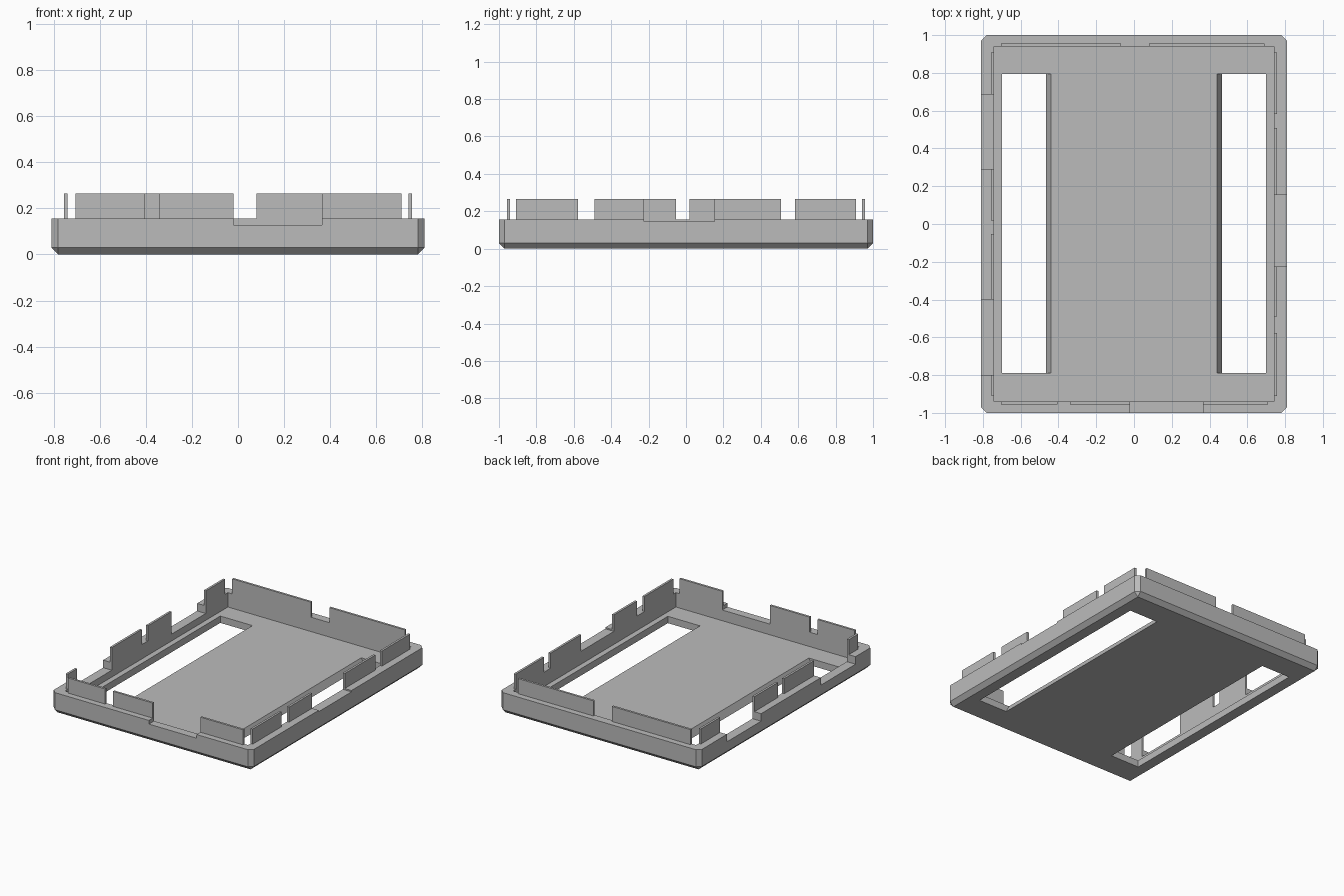
import bpy
import bmesh

old = bpy.data.objects.get("Cube")
if old:
    bpy.data.objects.remove(old, do_unlink=True)

grey = bpy.data.materials.new("plain grey")
grey.use_nodes = True
COLOUR = (0.5, 0.5, 0.5, 1)
grey.diffuse_color = COLOUR
grey.node_tree.nodes["Principled BSDF"].inputs["Base Color"].default_value = COLOUR

FLOOR, RIM, TAB_TOP = 0.05, 0.155, 0.265
HALF_X, HALF_Y = 0.81, 1.0
IN_X, IN_Y = 0.74, 0.94
TAB = 0.016


def box(name, x, y, z):
    """Box from (min, max) ranges along each axis."""
    bm = bmesh.new()
    bmesh.ops.create_cube(bm, size=1)
    for v in bm.verts:
        v.co = [r[0] if c < 0 else r[1] for c, r in zip(v.co, (x, y, z))]
    mesh = bpy.data.meshes.new(name)
    bm.to_mesh(mesh)
    bm.free()
    mesh.materials.append(grey)
    obj = bpy.data.objects.new(name, mesh)
    bpy.context.collection.objects.link(obj)
    return obj


def cut(target, cutter):
    """Subtract the cutter from the target, then discard it."""
    mod = target.modifiers.new("cut", 'BOOLEAN')
    mod.operation = 'DIFFERENCE'
    mod.solver = 'EXACT'
    mod.object = cutter
    bpy.context.view_layer.objects.active = target
    bpy.ops.object.modifier_apply(modifier=mod.name)
    bpy.data.objects.remove(cutter, do_unlink=True)


# Tray body with chamfered corners and bottom edge
tray = box("tray", (-HALF_X, HALF_X), (-HALF_Y, HALF_Y), (0, RIM))
bm = bmesh.new()
bm.from_mesh(tray.data)
edges = [e for e in bm.edges if any(v.co.z < 0.01 for v in e.verts)]
bmesh.ops.bevel(bm, geom=edges, offset=0.03, segments=1, affect='EDGES')
bm.to_mesh(tray.data)
bm.free()

# Open cavity
cut(tray, box("cavity_cutter", (-IN_X, IN_X), (-IN_Y, IN_Y), (FLOOR, 0.4)))

# Long floor windows with a sloping inner side
for side in (-1, 1):
    window = box("window_cutter", sorted((side * 0.455, side * 0.70)),
                 (-0.79, 0.795), (-0.02, FLOOR + 0.02))
    for v in window.data.vertices:
        if abs(v.co.x) < 0.6:
            v.co.x = side * (0.475 if v.co.z < 0 else 0.43)
    cut(tray, window)

# Shallow rim notches
for x, y, bottom in (
    ((-0.02, 0.365), (-1.1, -0.9), 0.128),
    ((0.7, 0.9), (-0.225, 0.153), 0.145),
    ((-0.9, -0.7), (0.29, 0.685), 0.10),
    ((-0.9, -0.7), (-0.80, -0.40), 0.10),
):
    cut(tray, box("notch_cutter", x, y, (bottom, 0.4)))

# Thin upright tabs around the inside of the rim
front = ((-0.705, -0.405), (-0.34, -0.02), (0.365, 0.71))
back = ((-0.705, -0.07), (0.08, 0.69))
left = ((-0.91, -0.577), (-0.49, -0.225), (0.153, 0.507), (0.583, 0.908))
right = ((-0.908, -0.80), (-0.40, -0.053), (0.018, 0.29), (0.685, 0.908))
height = (RIM, TAB_TOP)
for i, span in enumerate(front):
    box(f"front_tab_{i + 1}", span, (-IN_Y - TAB, -IN_Y), height)
for i, span in enumerate(back):
    box(f"back_tab_{i + 1}", span, (IN_Y, IN_Y + TAB), height)
for i, span in enumerate(left):
    box(f"left_tab_{i + 1}", (IN_X, IN_X + TAB), span, height)
for i, span in enumerate(right):
    box(f"right_tab_{i + 1}", (-IN_X - TAB, -IN_X), span, height)
